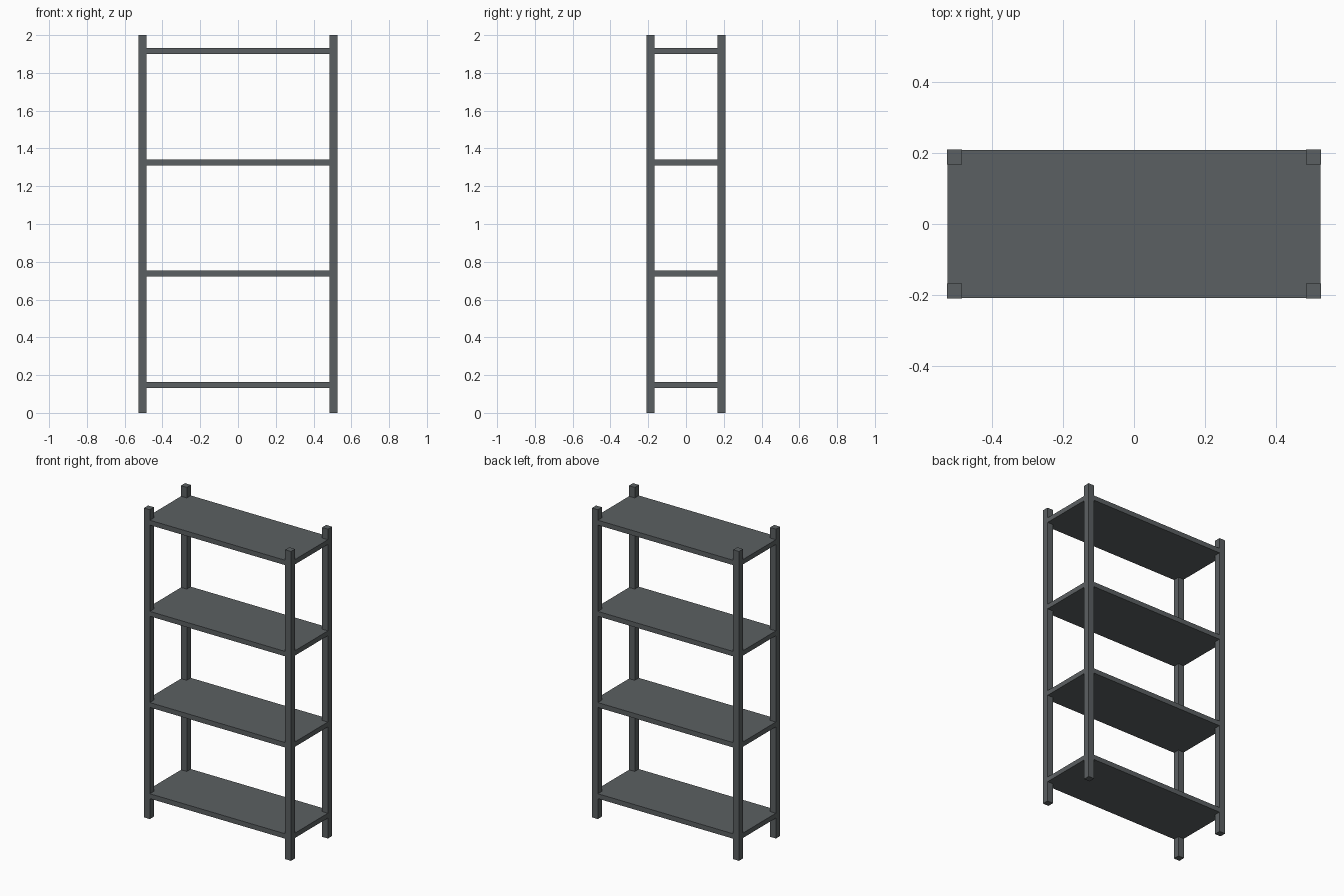
import bpy

if "Cube" in bpy.data.objects:
    bpy.data.objects.remove(bpy.data.objects["Cube"])

# One dark grey metal colour
metal = bpy.data.materials.new("dark grey metal")
metal.diffuse_color = (0.105, 0.117, 0.122, 1)
metal.use_nodes = True
metal.node_tree.nodes["Principled BSDF"].inputs["Base Color"].default_value = metal.diffuse_color

HX, HY = 0.526, 0.21      # half width and half depth
POST = 0.042              # post side
INSET = 0.001             # shelf edge sits just inside the post faces


def box(name, centre, size):
    bpy.ops.mesh.primitive_cube_add(size=1, location=centre)
    ob = bpy.context.object
    ob.name = name
    ob.scale = size
    bpy.ops.object.transform_apply(location=False, rotation=False, scale=True)
    ob.data.materials.append(metal)
    return ob


# Four corner posts
for sx, side in ((-1, "left"), (1, "right")):
    for sy, end in ((-1, "front"), (1, "back")):
        box(f"{end}_{side}_post",
            (sx * (HX - POST / 2), sy * (HY - POST / 2), 1.0),
            (POST, POST, 2.0))

# Four evenly spaced shelf boards
for i in range(4):
    box(f"shelf_{i + 1}", (0, 0, 0.1474 + i * 0.5895),
        (2 * (HX - INSET), 2 * (HY - INSET), 0.0316))
